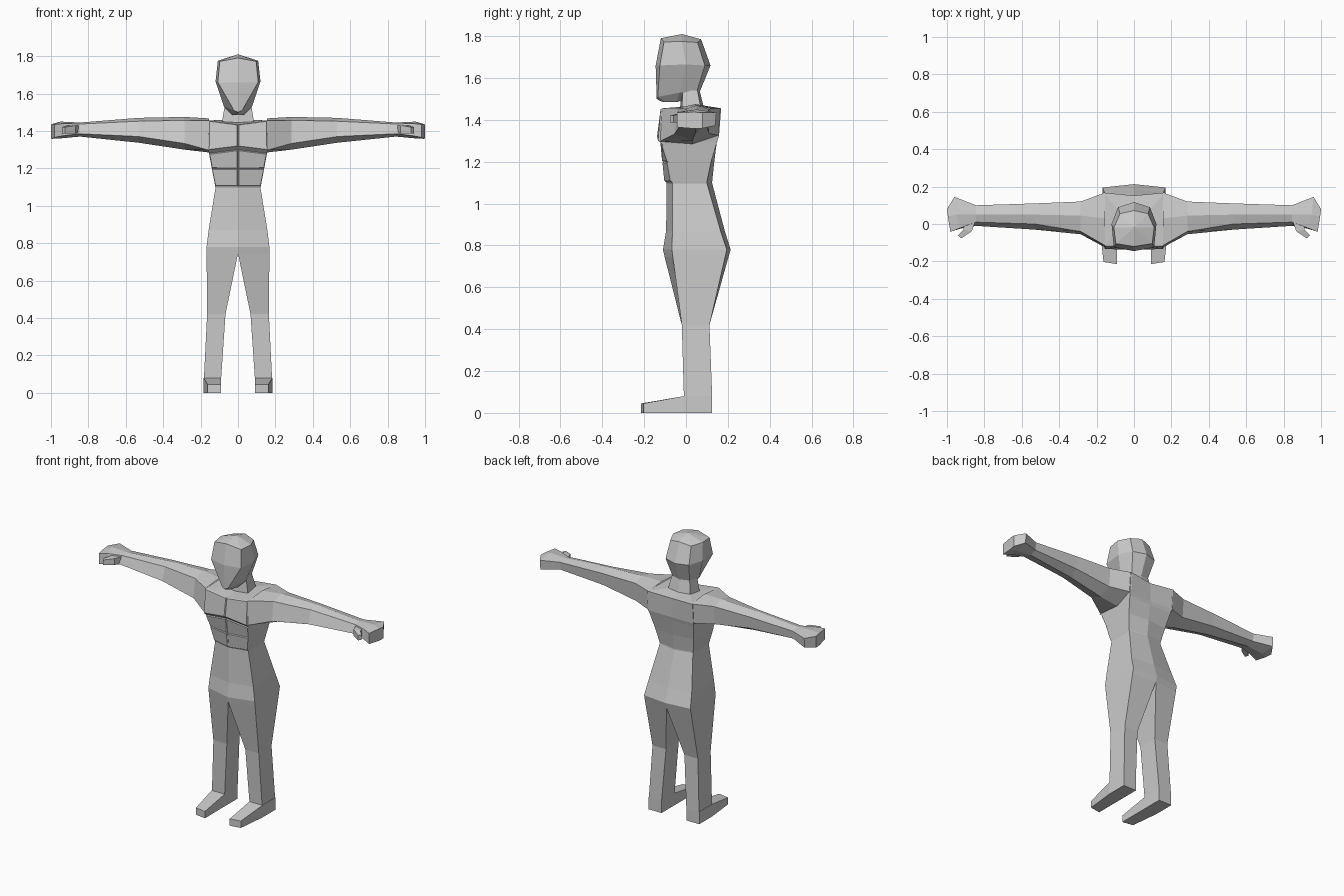
import bpy, bmesh

if "Cube" in bpy.data.objects:
    bpy.data.objects.remove(bpy.data.objects["Cube"], do_unlink=True)

grey = bpy.data.materials.new("plain grey")
grey.use_nodes = True
COLOUR = (0.6, 0.6, 0.6, 1)
grey.diffuse_color = COLOUR
grey.node_tree.nodes["Principled BSDF"].inputs["Base Color"].default_value = COLOUR


def loft(name, rings, closed=True, caps=(True, True), apex=None, pads=None):
    """Skin rings of 3D points, optionally raise pads, then mirror across x."""
    bm = bmesh.new()
    rows = [[bm.verts.new(p) for p in ring] for ring in rings]
    n = len(rows[0])
    for a, b in zip(rows, rows[1:]):
        for i in range(n if closed else n - 1):
            j = (i + 1) % n
            bm.faces.new((a[i], a[j], b[j], b[i]))
    if caps[0]:
        bm.faces.new(rows[0][::-1])
    if apex:
        tip = bm.verts.new(apex)
        for a, b in zip(rows[-1], rows[-1][1:]):
            bm.faces.new((a, b, tip))
    elif caps[1]:
        bm.faces.new(rows[-1])
    if closed:
        bmesh.ops.recalc_face_normals(bm, faces=bm.faces)
    if pads:
        bm.normal_update()
        faces = [f for f in bm.faces if f.normal.y < -0.8
                 and pads[0] < f.calc_center_median().z < pads[1]]
        bmesh.ops.inset_individual(bm, faces=faces, thickness=0.006, depth=0.006)
    mesh = bpy.data.meshes.new(name)
    bm.to_mesh(mesh)
    bm.free()
    mesh.materials.append(grey)
    ob = bpy.data.objects.new(name, mesh)
    bpy.context.collection.objects.link(ob)
    ob.modifiers.new("Mirror", 'MIRROR').use_axis[0] = True
    return ob


def half(cf, f, b, cb):
    """Half torso ring: centre front (y, z), front corner, back corner, centre back."""
    return [(0, *cf), f, b, (0, *cb)]


# Torso and neck, from hips upward, with raised chest and belly pads
loft("torso", [
    half((-.11, .78), (.168, -.067, .78), (.168, .195, .78), (.213, .78)),
    half((-.095, .87), (.157, -.065, .87), (.157, .165, .87), (.185, .87)),
    half((-.092, 1.097), (.12, -.065, 1.097), (.12, .10, 1.097), (.125, 1.097)),
    half((-.098, 1.105), (.122, -.068, 1.105), (.122, .10, 1.105), (.125, 1.105)),
    half((-.108, 1.2), (.14, -.085, 1.2), (.14, .12, 1.2), (.135, 1.2)),
    half((-.118, 1.30), (.155, -.11, 1.28), (.158, .15, 1.30), (.148, 1.30)),
    half((-.133, 1.315), (.158, -.128, 1.296), (.165, .158, 1.325), (.152, 1.32)),
    half((-.115, 1.435), (.155, -.115, 1.455), (.165, .168, 1.455), (.152, 1.445)),
    half((-.03, 1.445), (.085, -.02, 1.45), (.08, .07, 1.46), (.085, 1.46)),
    half((-.02, 1.54), (.07, -.015, 1.54), (.065, .055, 1.54), (.065, 1.54)),
], closed=False, caps=(False, False), pads=(1.11, 1.43))

# Head, from the jaw upward
loft("head", [
    [(0, -.115, 1.487), (.01, -.10, 1.485), (.03, -.045, 1.485), (.03, .03, 1.505), (0, .05, 1.51)],
    [(0, -.14, 1.50), (.022, -.135, 1.51), (.075, -.03, 1.53), (.06, .05, 1.53), (0, .062, 1.525)],
    [(0, -.145, 1.66), (.108, -.125, 1.66), (.12, 0, 1.665), (.085, .09, 1.66), (0, .117, 1.66)],
    [(0, -.12, 1.79), (.097, -.105, 1.772), (.108, -.02, 1.775), (.075, .055, 1.77), (0, .072, 1.785)],
], closed=False, caps=(True, False), apex=(0, -.02, 1.81))


def arm_ring(x, top, fu, fl, bot, bl, bu):
    return [(x, *p) for p in (top, fu, fl, bot, bl, bu)]


# Arms, six sided, from shoulder to wrist
wrist = arm_ring(.845, (.05, 1.445), (.01, 1.437), (-.01, 1.385), (.05, 1.37), (.095, 1.385), (.10, 1.435))
loft("arms", [
    arm_ring(.155, (.03, 1.467), (-.115, 1.455), (-.125, 1.297), (.03, 1.285), (.158, 1.325), (.168, 1.455)),
    arm_ring(.285, (.045, 1.475), (-.04, 1.457), (-.055, 1.333), (.03, 1.30), (.11, 1.335), (.12, 1.455)),
    arm_ring(.53, (.05, 1.47), (0, 1.452), (-.03, 1.37), (.045, 1.337), (.10, 1.37), (.11, 1.45)),
    wrist,
], caps=(False, False))

# Hands, widening into a blunt fist
loft("hands", [
    wrist,
    [(.95, .05, 1.45), (.93, -.022, 1.44), (.93, -.025, 1.375),
     (.95, .05, 1.36), (.96, .14, 1.372), (.96, .145, 1.435)],
    [(.995, .04, 1.437), (.982, -.042, 1.435), (.982, -.042, 1.365),
     (.995, .04, 1.358), (1, .08, 1.36), (1, .08, 1.435)],
], caps=(False, True))

# Thumbs
loft("thumbs", [
    [(.85, .01, 1.43), (.85, .01, 1.39), (.92, .01, 1.39), (.92, .01, 1.43)],
    [(.868, -.04, 1.43), (.868, -.04, 1.387), (.91, -.03, 1.387), (.91, -.03, 1.43)],
    [(.925, -.077, 1.42), (.925, -.077, 1.387), (.94, -.06, 1.387), (.94, -.06, 1.42)],
])


def leg_ring(z, outer, inner, front, back, inner_z=None):
    zi = inner_z or z
    return [(outer, front[0], z), (inner, front[1], zi), (inner, back[1], zi), (outer, back[0], z)]


# Legs, from hip to ankle
loft("legs", [
    leg_ring(.78, .168, 0, (-.067, -.11), (.195, .213)),
    leg_ring(.745, .168, 0, (-.063, -.102), (.187, .203)),
    leg_ring(.42, .165, .067, (-.02, -.02), (.112, .112)),
    leg_ring(.08, .182, .09, (-.01, -.01), (.125, .125)),
], caps=(False, False))


def foot_ring(y_in, y_out, x_in, x_out, height):
    return [(x_in, y_in, 0), (x_out, y_out, 0), (x_out, y_out, height), (x_in, y_in, height)]


# Feet, tapering to the toe
loft("feet", [
    foot_ring(.125, .125, .09, .184, .08),
    foot_ring(-.01, -.01, .09, .184, .08),
    foot_ring(-.215, -.203, .09, .163, .045),
])
